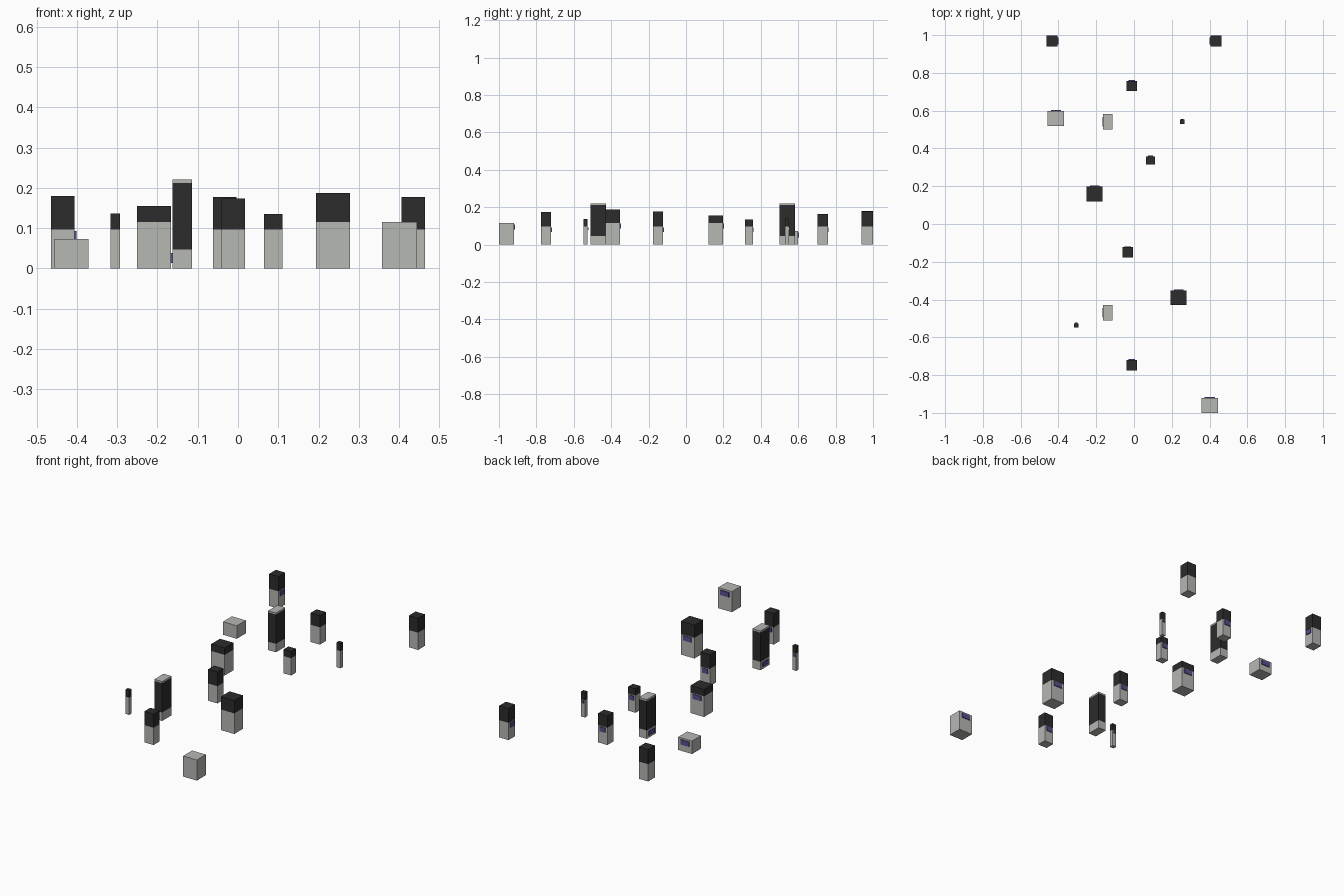
import bpy, bmesh

if "Cube" in bpy.data.objects:
    bpy.data.objects.remove(bpy.data.objects["Cube"])


def material(name, rgb):
    m = bpy.data.materials.new(name)
    m.diffuse_color = (*rgb, 1.0)
    m.use_nodes = True
    m.node_tree.nodes["Principled BSDF"].inputs["Base Color"].default_value = m.diffuse_color
    return m


GREY = material("light_grey", (0.47, 0.48, 0.455))
BLACK = material("charcoal", (0.025, 0.025, 0.026))
BLUE = material("label_blue", (0.09, 0.08, 0.28))
THICK = 0.005


def tower(name, x0, x1, y0, y1, levels):
    """Closed box cut at each level; levels = [(top z, material slot), ...]"""
    bm = bmesh.new()
    rings = []
    for z in [0.0] + [lv[0] for lv in levels]:
        rings.append([bm.verts.new((x, y, z)) for x, y in
                      ((x0, y0), (x1, y0), (x1, y1), (x0, y1))])
    bm.faces.new(rings[0][::-1]).material_index = levels[0][1]
    for low, high, (_, slot) in zip(rings, rings[1:], levels):
        for i in range(4):
            j = (i + 1) % 4
            bm.faces.new((low[i], low[j], high[j], high[i])).material_index = slot
    bm.faces.new(rings[-1]).material_index = levels[-1][1]
    me = bpy.data.meshes.new(name)
    bm.to_mesh(me)
    bm.free()
    for m in (GREY, BLACK, BLUE):
        me.materials.append(m)
    ob = bpy.data.objects.new(name, me)
    bpy.context.collection.objects.link(ob)
    return ob


def plate(name, x0, x1, y0, y1, side, width, z0, z1):
    """Thin label on one side of a box: '+y', '+x' or '-x'"""
    cx, cy, h = (x0 + x1) / 2, (y0 + y1) / 2, width / 2
    if side == '+y':
        area = (cx - h, cx + h, y1, y1 + THICK)
    elif side == '+x':
        area = (x1, x1 + THICK, cy - h, cy + h)
    else:
        area = (x0 - THICK, x0, cy - h, cy + h)
    ob = tower(name, *area, [(z1 - z0, 2)])
    ob.location.z = z0


# Two-tone posts: centre x, centre y, width, depth, split height, total height, label side
POSTS = [
    (-0.435, 0.969, 0.058, 0.060, 0.097, 0.180, '+x'),
    (0.435, 0.969, 0.058, 0.060, 0.097, 0.178, '-x'),
    (-0.012, 0.731, 0.058, 0.054, 0.097, 0.163, '+y'),
    (-0.012, -0.748, 0.058, 0.054, 0.097, 0.174, '+y'),
    (-0.033, -0.150, 0.058, 0.054, 0.097, 0.177, '+y'),
    (0.087, 0.336, 0.046, 0.042, 0.097, 0.135, '+y'),
    (0.255, 0.541, 0.024, 0.022, 0.097, 0.140, '+y'),
    (-0.305, -0.538, 0.024, 0.022, 0.097, 0.137, '+y'),
    (-0.209, 0.159, 0.084, 0.078, 0.116, 0.155, '+y'),
    (0.236, -0.391, 0.084, 0.078, 0.116, 0.188, '+y'),
]
for n, (x, y, w, d, split, top, side) in enumerate(POSTS, 1):
    box = (x - w / 2, x + w / 2, y - d / 2, y + d / 2)
    tower(f"post_{n}", *box, [(split, 0), (top, 1)])
    drop = 0.026 if w > 0.03 else 0.014
    plate(f"post_label_{n}", *box, side, w * 0.6, split - drop - 0.004, split - 0.004)

# Tall cabinets: grey foot, black body, grey lid, label on the left side
for n, y in enumerate((0.541, -0.470), 1):
    box = (-0.163, -0.114, y - 0.041, y + 0.041)
    tower(f"cabinet_{n}", *box, [(0.047, 0), (0.212, 1), (0.221, 0)])
    plate(f"cabinet_label_{n}", *box, '-x', 0.05, 0.014, 0.038)

# Plain grey blocks with a label on the back
for n, (x, y, top) in enumerate(((-0.414, 0.559, 0.073), (0.401, -0.960, 0.116)), 1):
    box = (x - 0.043, x + 0.043, y - 0.040, y + 0.040)
    tower(f"block_{n}", *box, [(top, 0)])
    plate(f"block_label_{n}", *box, '+y', 0.053, top - 0.036, top - 0.009)
